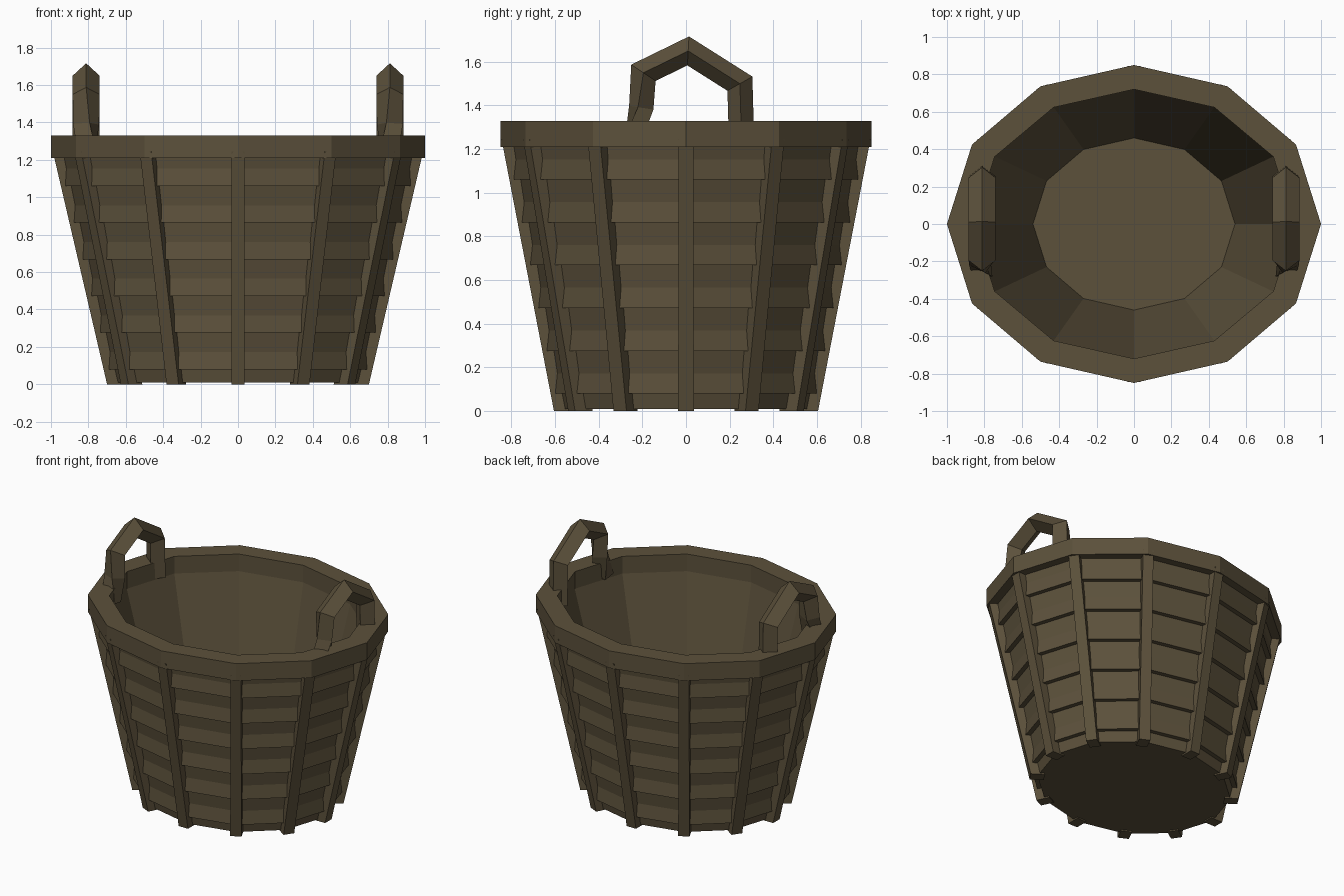
import bpy, bmesh, math
from mathutils import Vector

if "Cube" in bpy.data.objects:
    bpy.data.objects.remove(bpy.data.objects["Cube"])

N = 12
wood = bpy.data.materials.new("dark_wicker_brown")
wood.diffuse_color = (0.107, 0.082, 0.044, 1)
wood.use_nodes = True
wood.node_tree.nodes["Principled BSDF"].inputs["Base Color"].default_value = wood.diffuse_color


def finish(bm, name):
    bmesh.ops.recalc_face_normals(bm, faces=bm.faces)
    me = bpy.data.meshes.new(name)
    bm.to_mesh(me)
    bm.free()
    me.materials.append(wood)
    ob = bpy.data.objects.new(name, me)
    bpy.context.collection.objects.link(ob)
    return ob


def bridge(bm, r0, r1):
    n = len(r0)
    for i in range(n):
        j = (i + 1) % n
        bm.faces.new((r0[i], r0[j], r1[j], r1[i]))


def loft(name, profile, closed):
    """Oval 12-sided rings (a, b, z); closed loop or capped at both ends."""
    bm = bmesh.new()
    rings = []
    for a, b, z in profile:
        rings.append([bm.verts.new((a * math.cos(math.tau * i / N),
                                    b * math.sin(math.tau * i / N), z)) for i in range(N)])
    for r0, r1 in zip(rings, rings[1:]):
        bridge(bm, r0, r1)
    if closed:
        bridge(bm, rings[-1], rings[0])
    else:
        bm.faces.new(rings[0])
        bm.faces.new(rings[-1])
    return finish(bm, name)


def wall(z, out=0.0):
    t = z / 1.24
    return (0.65 + 0.295 * t + out, 0.56 + 0.24 * t + out, z)


# Basket wall: overlapping slats outside, smooth tapered inside with floor
profile = [wall(0.01)]
for k in range(6):
    z = 0.08 + 0.196 * k
    profile += [wall(z), wall(z, 0.032), wall(z + 0.093, 0.004)]
profile += [wall(1.25), (0.873, 0.732, 1.25), (0.54, 0.46, 0.03)]
loft("basket_wall", profile, False)

# Thick rim
loft("rim", [(1, 0.85, 1.21), (1, 0.85, 1.33), (0.86, 0.72, 1.33), (0.86, 0.72, 1.21)], True)

# Upright ribs at each corner
bm = bmesh.new()
for i in range(N):
    c, s = math.cos(math.tau * i / N), math.sin(math.tau * i / N)
    nrm = Vector((c / 1.0, s / 0.85, 0)).normalized()
    side = Vector((-nrm.y, nrm.x, 0))
    ends = []
    for a, b, z, w in ((0.70, 0.605, 0.0, 0.036), (0.99, 0.845, 1.245, 0.034)):
        p = Vector((a * c, b * s, z))
        ends.append([bm.verts.new(p + side * u * w - nrm * d)
                     for u, d in ((-1, 0), (1, 0), (1, 0.09), (-1, 0.09))])
    bridge(bm, *ends)
    bm.faces.new(ends[0])
    bm.faces.new(ends[1])
finish(bm, "ribs")

# Handles: diamond section swept along a bent path, twisted at the rear foot
path = [(0.255, 1.22), (0.247, 1.50), (0.01, 1.65), (-0.195, 1.55), (-0.205, 1.39), (-0.245, 1.23)]
twist = [0, 0, 0, 0, 15, 50]
for sx, label in ((1, "right"), (-1, "left")):
    bm = bmesh.new()
    rings = []
    for k, (y, z) in enumerate(path):
        p = Vector((y, z))
        d0 = (p - Vector(path[k - 1])).normalized() if k else None
        d1 = (Vector(path[k + 1]) - p).normalized() if k < len(path) - 1 else None
        d0, d1 = d0 or d1, d1 or d0
        t = (d0 + d1).normalized()
        n = Vector((t.y, -t.x))
        h = 0.058 / max(t.dot(d0), 0.6)
        ring = []
        for q in range(4):
            ang = math.radians(90 * q + twist[k])
            u, v = 0.072 * math.cos(ang), h * math.sin(ang)
            ring.append(bm.verts.new((sx * (0.812 + u), y + n.x * v, z + n.y * v)))
        rings.append(ring)
    for r0, r1 in zip(rings, rings[1:]):
        bridge(bm, r0, r1)
    bm.faces.new(rings[0])
    bm.faces.new(rings[-1])
    finish(bm, label + "_handle")
